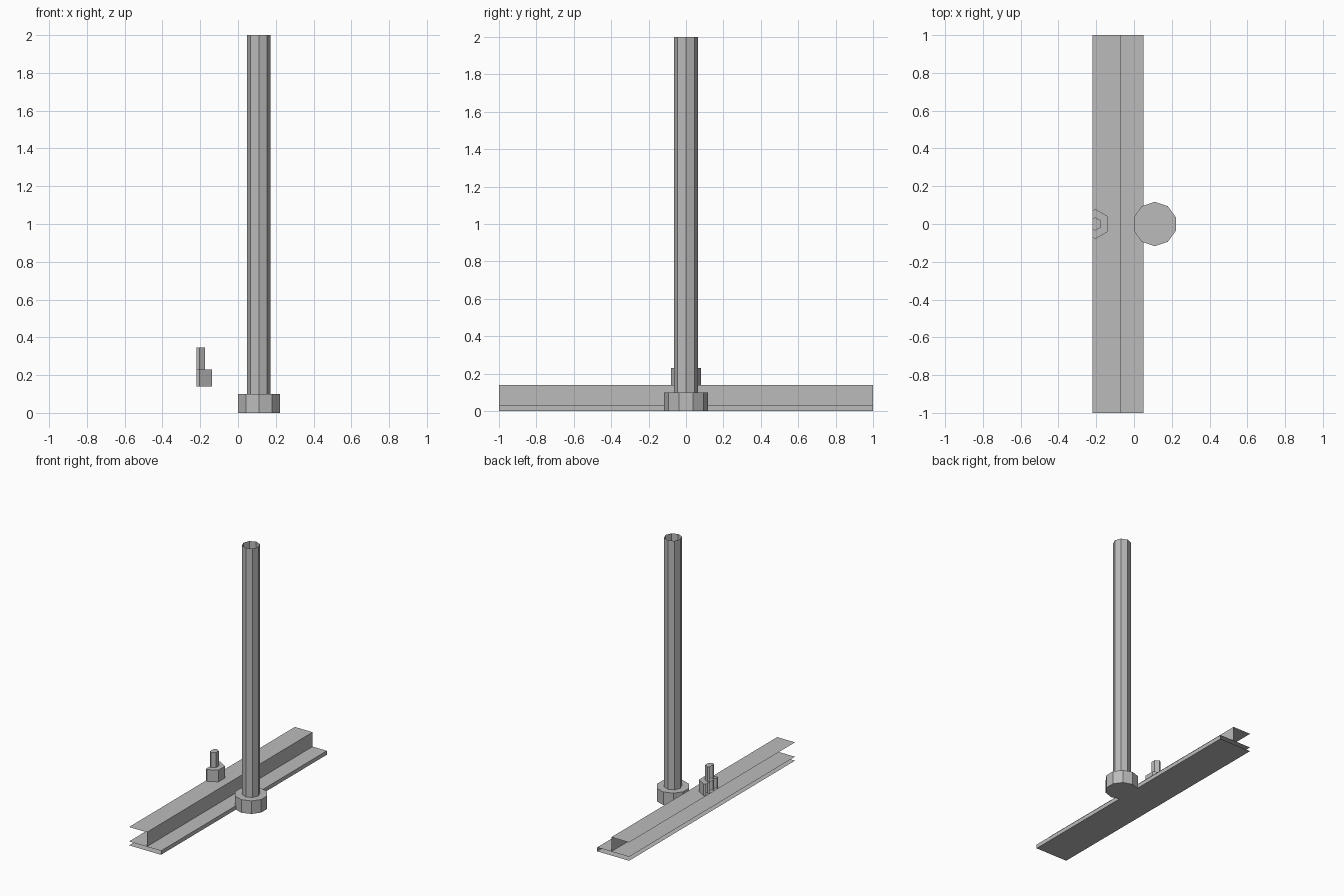
import bpy, bmesh, math
from mathutils import Vector

if "Cube" in bpy.data.objects:
    bpy.data.objects.remove(bpy.data.objects["Cube"])

grey = bpy.data.materials.new("steel_grey")
grey.diffuse_color = (0.5, 0.5, 0.5, 1)
grey.use_nodes = True
grey.node_tree.nodes["Principled BSDF"].inputs["Base Color"].default_value = grey.diffuse_color

CUT_X = -0.22  # the beam, nut and stud are all cut open along this plane


def finish(name, bm):
    mesh = bpy.data.meshes.new(name)
    bm.to_mesh(mesh)
    bm.free()
    mesh.materials.append(grey)
    obj = bpy.data.objects.new(name, mesh)
    bpy.context.collection.objects.link(obj)
    return obj


def prism(name, sides, radius, cx, z0, z1, top=True, bottom=False, cut=False):
    """Upright prism with a corner facing -y, optional end faces and optional open cut."""
    bm = bmesh.new()
    rings = []
    for z in (z0, z1):
        ring = []
        for i in range(sides):
            a = -math.pi / 2 + 2 * math.pi * i / sides
            ring.append(bm.verts.new((cx + radius * math.cos(a), radius * math.sin(a), z)))
        rings.append(ring)
    lo, hi = rings
    for i in range(sides):
        j = (i + 1) % sides
        bm.faces.new((lo[i], lo[j], hi[j], hi[i]))
    if top:
        bm.faces.new(hi)
    if bottom:
        bm.faces.new(lo[::-1])
    if cut:
        bmesh.ops.bisect_plane(bm, geom=bm.verts[:] + bm.edges[:] + bm.faces[:],
                               plane_co=Vector((CUT_X, 0, 0)), plane_no=Vector((1, 0, 0)),
                               clear_inner=True)
    return finish(name, bm)


def sheet(name, profile):
    """Open strip: an (x, z) profile swept along the full length in y."""
    bm = bmesh.new()
    front = [bm.verts.new((x, -1, z)) for x, z in profile]
    back = [bm.verts.new((x, 1, z)) for x, z in profile]
    for i in range(len(profile) - 1):
        bm.faces.new((front[i], front[i + 1], back[i + 1], back[i]))
    return finish(name, bm)


# Beam: raised channel on a thin base flange
sheet("beam_channel", [(-0.07, 0.03), (-0.07, 0.14), (CUT_X, 0.14)])
sheet("beam_flange", [(CUT_X, 0.0), (0.05, 0.0), (0.05, 0.03), (CUT_X, 0.03)])

# Half bolt on top of the channel
prism("bolt_nut", 6, 0.079, -0.205, 0.14, 0.23, cut=True)
prism("bolt_stud", 6, 0.035, -0.205, 0.14, 0.345, cut=True)

# Post: ten-sided foot and open eight-sided tube
prism("post_foot", 10, 0.117, 0.11, 0.0, 0.1, bottom=True)
prism("post_tube", 8, 0.063, 0.11, 0.1, 2.0, top=False)
